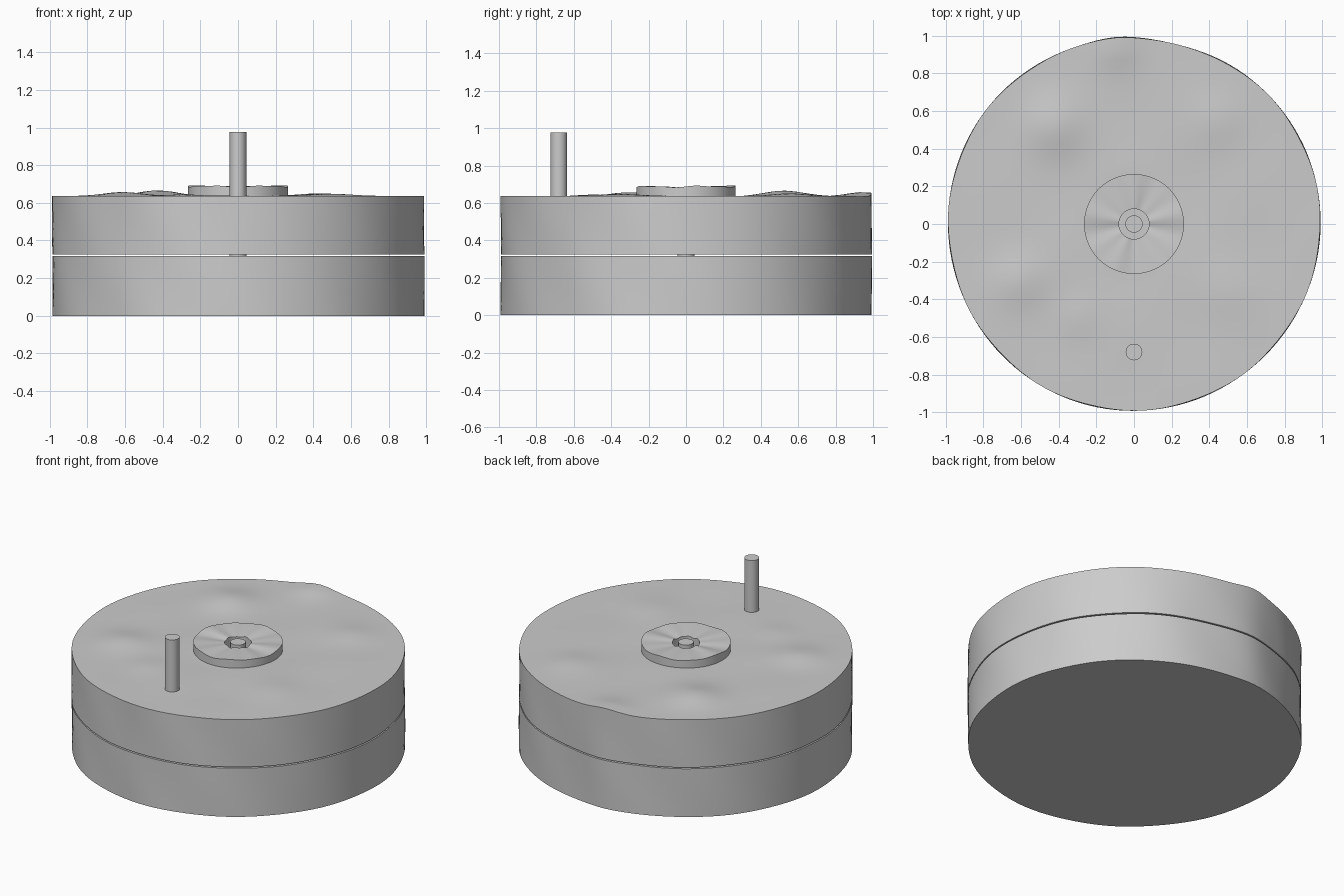
import bpy, bmesh
from math import sin, cos, pi, exp, hypot, atan2

if "Cube" in bpy.data.objects:
    bpy.data.objects.remove(bpy.data.objects["Cube"])

SEG = 128

# Gentle hand-dressed mounds on the top face: x, y, height, spread
MOUNDS = [(-0.43, 0.52, 0.028, 0.15), (-0.62, -0.3, 0.022, 0.14),
          (-0.1, 0.95, 0.022, 0.12), (0.45, 0.55, 0.014, 0.14),
          (0.5, -0.35, 0.012, 0.16), (-0.3, -0.5, 0.010, 0.12)]


def top_wave(x, y):
    r = hypot(x, y)
    z = sum(h * exp(-((x - a) ** 2 + (y - b) ** 2) / s ** 2)
            for a, b, h, s in MOUNDS)
    return z + 0.003 * sin(9 * x + 2) * sin(8 * y) * (1 - r ** 4)


def rim_wave(a, z):
    # Slightly uneven outline with one swelling at the back
    d = (a - pi * 0.53 + pi) % (2 * pi) - pi
    return (0.003 * sin(3 * a + 0.6) + 0.002 * sin(11 * a + 9 * z)
            + 0.010 * exp(-(d / 0.15) ** 2)
            - 0.006 * exp(-((d + 0.35) / 0.2) ** 2))


def lathe(name, profile, seg=SEG, loc=(0, 0), shape=None, closed=False):
    """Revolve (radius, z) points; shape(r, angle, z) may adjust each point."""
    bm = bmesh.new()
    rings = []
    for r, z in profile:
        ring = []
        for i in range(seg):
            a = 2 * pi * i / seg
            rr, zz = shape(r, a, z) if shape else (r, z)
            ring.append(bm.verts.new((rr * cos(a), rr * sin(a), zz)))
        rings.append(ring)
    pairs = list(zip(rings, rings[1:]))
    if closed:
        pairs.append((rings[-1], rings[0]))
    for lo, hi in pairs:
        for i in range(seg):
            j = (i + 1) % seg
            bm.faces.new((lo[i], lo[j], hi[j], hi[i]))
    if not closed:
        bm.faces.new(rings[0][::-1])
        bm.faces.new(rings[-1])
    bmesh.ops.recalc_face_normals(bm, faces=bm.faces[:])
    me = bpy.data.meshes.new(name)
    bm.to_mesh(me)
    bm.free()
    ob = bpy.data.objects.new(name, me)
    bpy.context.collection.objects.link(ob)
    ob.location = (loc[0], loc[1], 0)
    bpy.ops.object.select_all(action='DESELECT')
    ob.select_set(True)
    bpy.context.view_layer.objects.active = ob
    bpy.ops.object.shade_smooth_by_angle(angle=0.6)
    return ob


def stone_shape(r, a, z):
    if r > 0.97:
        r += rim_wave(a, z)
    if z > 0.6 and r > 0.24:
        z += top_wave(r * cos(a), r * sin(a))
    return r, z


def side(z0, z1, n=6):
    return [(0.988, z0 + (z1 - z0) * i / n) for i in range(n + 1)]


# Lower fixed stone
lathe("lower_stone", side(0.0, 0.317), shape=stone_shape)

# Upper turning stone with a central eye
top_rings = [(0.98 - 0.05 * i, 0.636) for i in range(1, 16)]
lathe("upper_stone", [(0.08, 0.325)] + side(0.325, 0.636) + top_rings
      + [(0.08, 0.636)], shape=stone_shape, closed=True)


# Raised collar around the eye, its top slightly uneven
def collar_shape(r, a, z):
    return r, z + (0.003 * sin(5 * a) + 0.002 * sin(9 * a) if z > 0.66 else 0)


lathe("collar", [(0.08, 0.63), (0.265, 0.63), (0.265, 0.688), (0.17, 0.686),
                 (0.08, 0.682)], shape=collar_shape, closed=True)

# Spindle in the eye and upright turning handle
lathe("spindle", [(0.046, 0.30), (0.046, 0.685)], seg=32)
lathe("handle", [(0.044, 0.55), (0.044, 0.977)], seg=32, loc=(0, -0.68))
